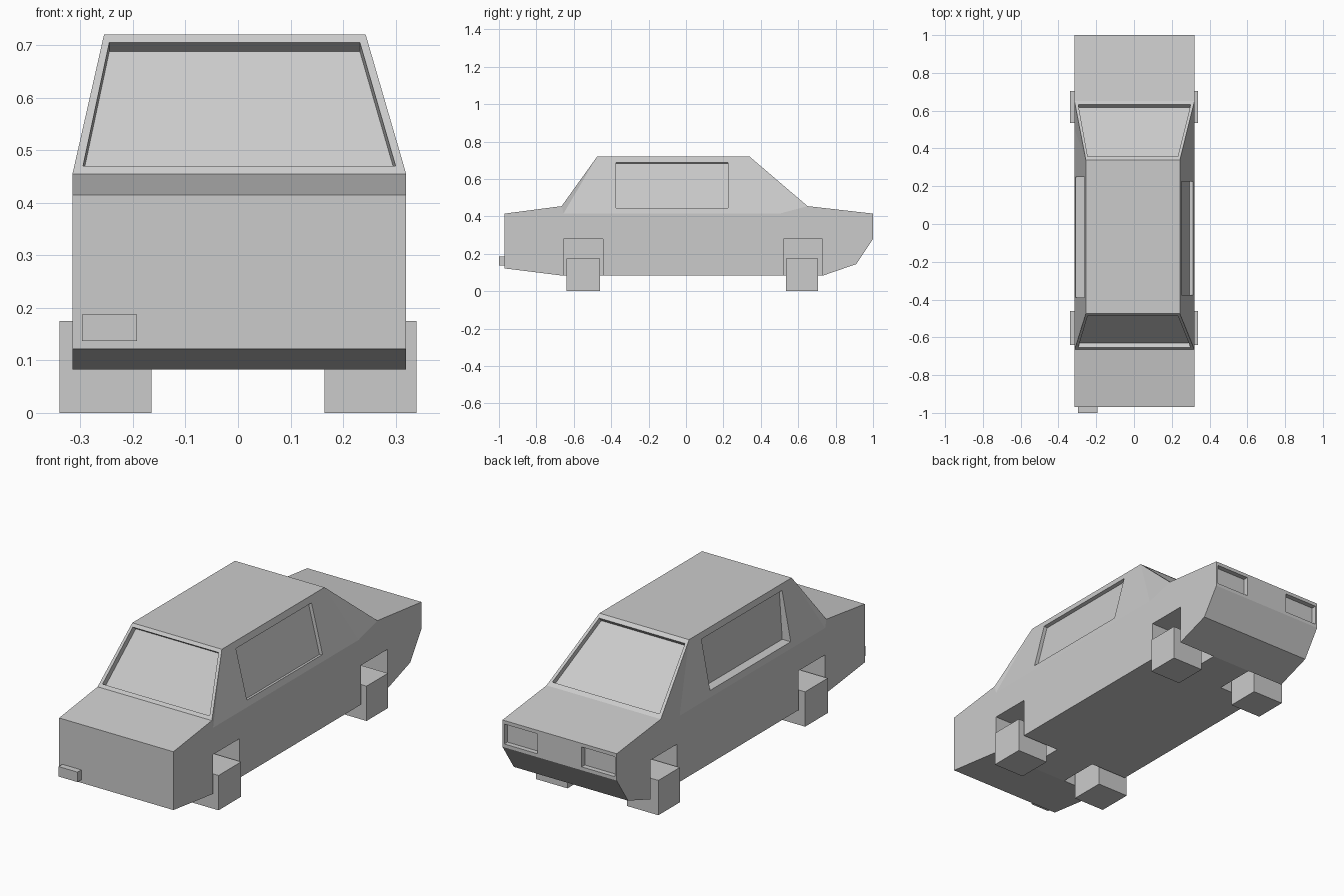
import bpy, bmesh
from mathutils import Vector

if "Cube" in bpy.data.objects:
    bpy.data.objects.remove(bpy.data.objects["Cube"])

XL, XR = -0.315, 0.32      # body sides
RL, RR = -0.255, 0.243     # roof sides


def finish(bm, name):
    bmesh.ops.recalc_face_normals(bm, faces=bm.faces)
    me = bpy.data.meshes.new(name)
    bm.to_mesh(me)
    bm.free()
    ob = bpy.data.objects.new(name, me)
    bpy.context.collection.objects.link(ob)
    return ob


def prism(name, a, b):
    """Solid between two matching quads."""
    bm = bmesh.new()
    va = [bm.verts.new(p) for p in a]
    vb = [bm.verts.new(p) for p in b]
    bm.faces.new(va)
    bm.faces.new(vb)
    for i in range(4):
        j = (i + 1) % 4
        bm.faces.new((va[i], va[j], vb[j], vb[i]))
    return finish(bm, name)


def box(name, x0, x1, y0, y1, z0, z1):
    quad = lambda z: [(x0, y0, z), (x1, y0, z), (x1, y1, z), (x0, y1, z)]
    return prism(name, quad(z0), quad(z1))


def recess(name, quad, inward):
    """Cutter running straight through a surface quad, inward deep."""
    d = Vector(inward)
    return prism(name, [Vector(p) - d for p in quad], [Vector(p) + d for p in quad])


# Body shell: side outline (y, z), with the two roof points drawn inwards
outline = [(-.97, .415), (-.665, .455), (-.475, .72), (.34, .72), (.65, .455),
           (1, .415), (1, .28), (.91, .145), (.73, .083), (-.655, .083), (-.97, .122)]
belt = [(-.655, .415), (.5, .415)]
bm = bmesh.new()
sides = []
for body_x, roof_x in ((XL, RL), (XR, RR)):
    v = [bm.verts.new((roof_x if z > .7 else body_x, y, z)) for y, z in outline + belt]
    a, b = v[11], v[12]
    bm.faces.new([v[0], v[1], a, b] + v[4:11])
    bm.faces.new((a, v[2], v[3], b))
    bm.faces.new((v[1], v[2], a))
    bm.faces.new((b, v[3], v[4]))
    sides.append(v)
l, r = sides
for i in range(11):
    j = (i + 1) % 11
    bm.faces.new((l[i], l[j], r[j], r[i]))
body = finish(bm, "car_body")

cutters = []

# Sloped windscreens at both ends
for name, y0, y1, d in (("front_window", -.665, -.475, .03), ("back_window", .65, .34, .025)):
    at = lambda z: y0 + (y1 - y0) * (z - .455) / .265
    n = Vector((0, -.265, (y1 - y0) * 1.0)) if y1 > y0 else Vector((0, .265, y0 - y1))
    quad = [(-.295, at(.47), .47), (.30, at(.47), .47),
            (.232, at(.705), .705), (-.245, at(.705), .705)]
    cutters.append(recess(name + "_cutter", quad, n.normalized() * -d))

# Right side window, parallel to the sloped side
sx = lambda z: XR + (RR - XR) * (z - .415) / .305
n = Vector((.305, 0, XR - RR)).normalized()
quad = [(sx(z), y, z) for y, z in ((-.375, .445), (.225, .445), (.225, .688), (-.375, .688))]
cutters.append(recess("right_window_cutter", quad, n * -.018))

# Left side window, deeper at the sill
yz = ((-.39, .445), (.25, .445), (.25, .69), (-.39, .69))
cutters.append(prism("left_window_cutter", [(-.4, y, z) for y, z in yz],
                     [(-.262 if z < .5 else -.245, y, z) for y, z in yz]))

# Lamp recesses in the +y end
for x0, x1 in ((-.305, -.12), (.125, .31)):
    cutters.append(box("lamp_cutter", x0, x1, .975, 1.1, .297, .397))

# Wheel wells and block wheels
for s in (-1, 1):
    for end, y0, y1 in (("front", -.64, -.46), ("back", .535, .705)):
        w0, w1 = (-.655, -.445) if end == "front" else (.52, .73)
        xa, xb = sorted((s * .11, s * .5))
        cutters.append(box("well_cutter", xa, xb, w0, w1, -.1, .28))
        xa, xb = sorted((s * .165, s * .34))
        box(end + ("_right" if s > 0 else "_left") + "_wheel", xa, xb, y0, y1, 0, .175)

# Cut all recesses, then drop the cutters
for c in cutters:
    m = body.modifiers.new(c.name, 'BOOLEAN')
    m.operation, m.solver, m.object = 'DIFFERENCE', 'EXACT', c
    c.hide_render = True
dg = bpy.context.evaluated_depsgraph_get()
me = bpy.data.meshes.new_from_object(body.evaluated_get(dg))
body.modifiers.clear()
body.data = me
for c in cutters:
    bpy.data.objects.remove(c)

# Exhaust block
box("exhaust", -.297, -.192, -1, -.95, .137, .187)
